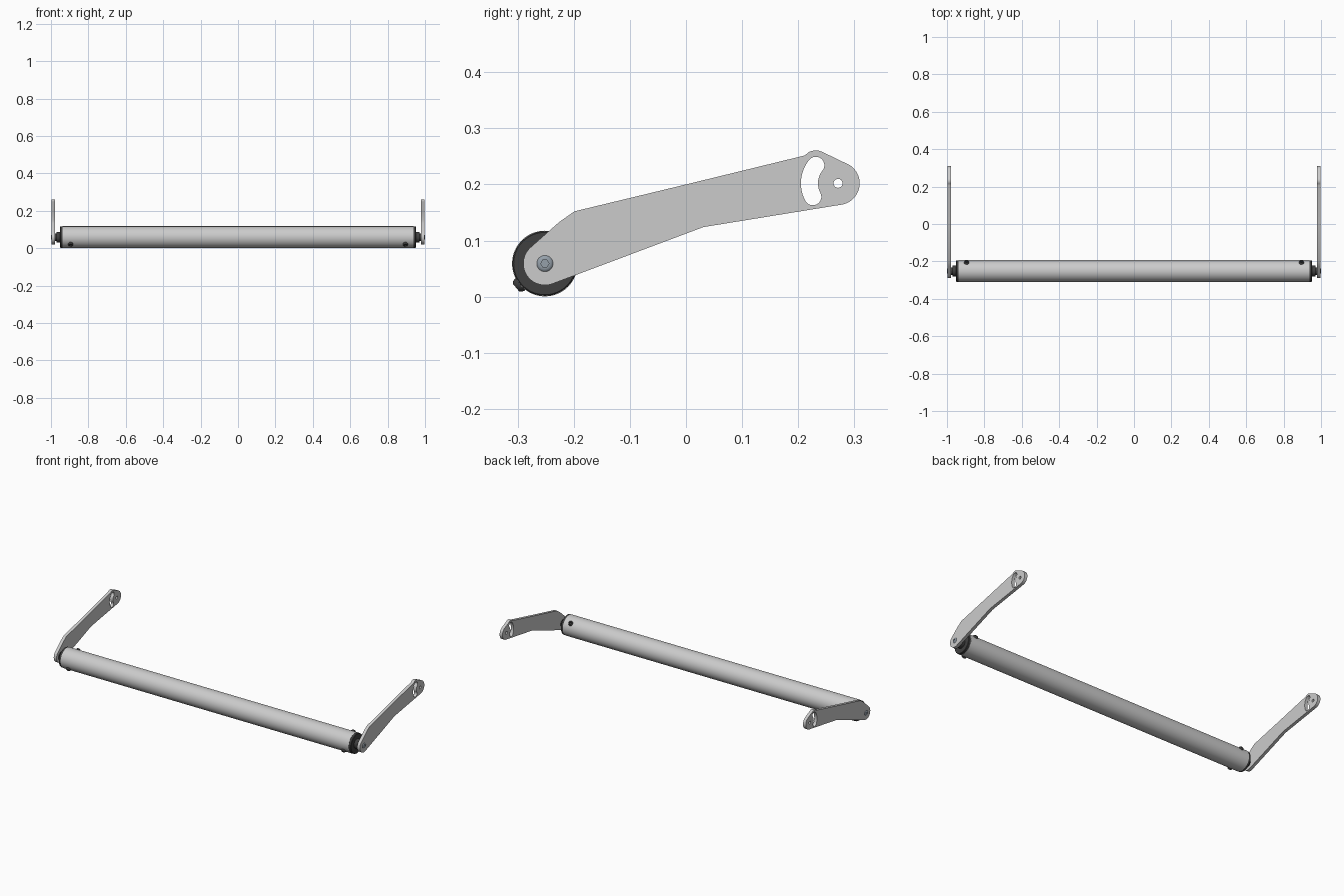
import bpy, bmesh
from math import sin, cos, pi, radians, atan2
from mathutils import Matrix, Vector

if "Cube" in bpy.data.objects:
    bpy.data.objects.remove(bpy.data.objects["Cube"])

AY, AZ, R = -0.2515, 0.059, 0.0585      # roller axis (y, z) and tube radius


def material(name, rgb):
    m = bpy.data.materials.new(name)
    m.diffuse_color = (*rgb, 1)
    m.use_nodes = True
    m.node_tree.nodes["Principled BSDF"].inputs["Base Color"].default_value = m.diffuse_color
    return m


RUBBER = material("dark_plastic", (0.05, 0.05, 0.05))
STEEL = material("bolt_steel", (0.30, 0.35, 0.40))


def finish(name, bm, mat=None):
    bmesh.ops.remove_doubles(bm, verts=bm.verts, dist=1e-5)
    bmesh.ops.recalc_face_normals(bm, faces=bm.faces)
    me = bpy.data.meshes.new(name)
    bm.to_mesh(me)
    bm.free()
    ob = bpy.data.objects.new(name, me)
    bpy.context.collection.objects.link(ob)
    if mat:
        me.materials.append(mat)
    bpy.ops.object.select_all(action='DESELECT')
    ob.select_set(True)
    bpy.context.view_layer.objects.active = ob
    bpy.ops.object.shade_smooth_by_angle(angle=radians(30))
    return ob


def lathe(name, profile, origin, axis, mat=None, n=48):
    """Turn (distance, radius[, hex]) points around an axis; hex makes that ring six-sided."""
    mw = Matrix.Translation(origin) @ Vector(axis).to_track_quat('Z', 'Y').to_matrix().to_4x4()
    bm = bmesh.new()
    rings = []
    for d, r, *hexed in profile:
        ring = []
        for i in range(n):
            a = 2 * pi * i / n
            k = r * cos(pi / 6) / cos(a % (pi / 3) - pi / 6) if hexed else r
            ring.append(bm.verts.new(mw @ Vector((k * cos(a), k * sin(a), d))))
        rings.append(ring)
    for p, q in zip(rings, rings[1:]):
        for i in range(n):
            bm.faces.new((p[i], p[(i + 1) % n], q[(i + 1) % n], q[i]))
    bm.faces.new(rings[0])
    bm.faces.new(rings[-1])
    return finish(name, bm, mat)


def socket_head(r, h):
    """Domed screw head with a hex socket."""
    return [(-0.006, r), (h * 0.3, r), (h * 0.7, r * 0.88), (h, r * 0.65),
            (h, r * 0.5, True), (h * 0.3, r * 0.5, True)]


def arc(cx, cy, r, a0, a1, n=16):
    return [(cx + r * cos(radians(a0 + (a1 - a0) * i / n)),
             cy + r * sin(radians(a0 + (a1 - a0) * i / n))) for i in range(n + 1)]


# Arm outline (y, z), with pivot hole and curved adjusting slot
HY, HZ, SR, SW = 0.271, 0.202, 0.051, 0.0152
A0, A1 = 141, 208
top = (HY + SR * cos(radians(A0)), HZ + SR * sin(radians(A0)))
bot = (HY + SR * cos(radians(A1)), HZ + SR * sin(radians(A1)))
outline = (arc(AY, AZ, 0.0385, 290, 132, 24)
           + [(-0.226, 0.133), (-0.199, 0.152), (0.0, 0.2), (0.205, 0.250), (0.212, 0.252)]
           + arc(top[0], top[1], 0.0265, 120, 63, 10)
           + arc(HY, HZ, 0.0385, 58, -80, 24)
           + [(0.031, 0.124)])
slot = (arc(HY, HZ, SR + SW, A0, A1) + arc(*bot, SW, A1, A1 + 180)
        + arc(HY, HZ, SR - SW, A1, A0) + arc(*top, SW, A0 + 180, A0 + 360))
hole = arc(HY, HZ, 0.008, 0, 345, 23)


def arm(name, x, half):
    cu = bpy.data.curves.new(name + "_outline", 'CURVE')
    cu.dimensions, cu.fill_mode, cu.extrude = '2D', 'BOTH', half
    for loop in (outline, slot, hole):
        pts = [p for i, p in enumerate(loop)
               if (Vector(p) - Vector(loop[i - 1])).length > 1e-5]
        sp = cu.splines.new('POLY')
        sp.points.add(len(pts) - 1)
        for pt, (u, v) in zip(sp.points, pts):
            pt.co = (u, v, 0, 1)
        sp.use_cyclic_u = True
    tmp = bpy.data.objects.new(name + "_outline", cu)
    bpy.context.collection.objects.link(tmp)
    me = tmp.evaluated_get(bpy.context.evaluated_depsgraph_get()).to_mesh()
    bm = bmesh.new()
    bm.from_mesh(me)
    bpy.data.objects.remove(tmp)
    # local x, y, z become world y, z, x
    bm.transform(Matrix(((0, 0, 1, x), (1, 0, 0, 0), (0, 1, 0, 0), (0, 0, 0, 1))))
    return finish(name, bm)


# Roller tube
lathe("roller_tube", [(-0.937, R), (0.937, R)], (0, AY, AZ), (1, 0, 0), n=64)

for side, s in (("right", 1), ("left", -1)):
    axis, org = (s, 0, 0), (0, AY, AZ)
    # End cap with stepped hub
    lathe(side + "_end_cap", [(0.93, R - 0.001), (0.949, R - 0.001), (0.951, R - 0.003),
                              (0.951, 0.029), (0.971, 0.029), (0.971, 0.02), (0.979, 0.02)],
          org, axis, RUBBER, 64)
    # Swing arm
    arm(side + "_arm", s * 0.987, 0.009)
    # Pivot bolt
    lathe(side + "_pivot_bolt", socket_head(0.0145, 0.005), (s * 0.995, AY, AZ), axis, STEEL)
    # Two opposite screws fixing the cap in the tube
    for label, t in (("front", -1), ("back", 1)):
        d = Vector((0, t * cos(radians(40)), t * sin(radians(40))))
        lathe(f"{side}_{label}_cap_screw", socket_head(0.0135, 0.010),
              Vector((s * 0.895, AY, AZ)) + d * 0.057, d, RUBBER)
